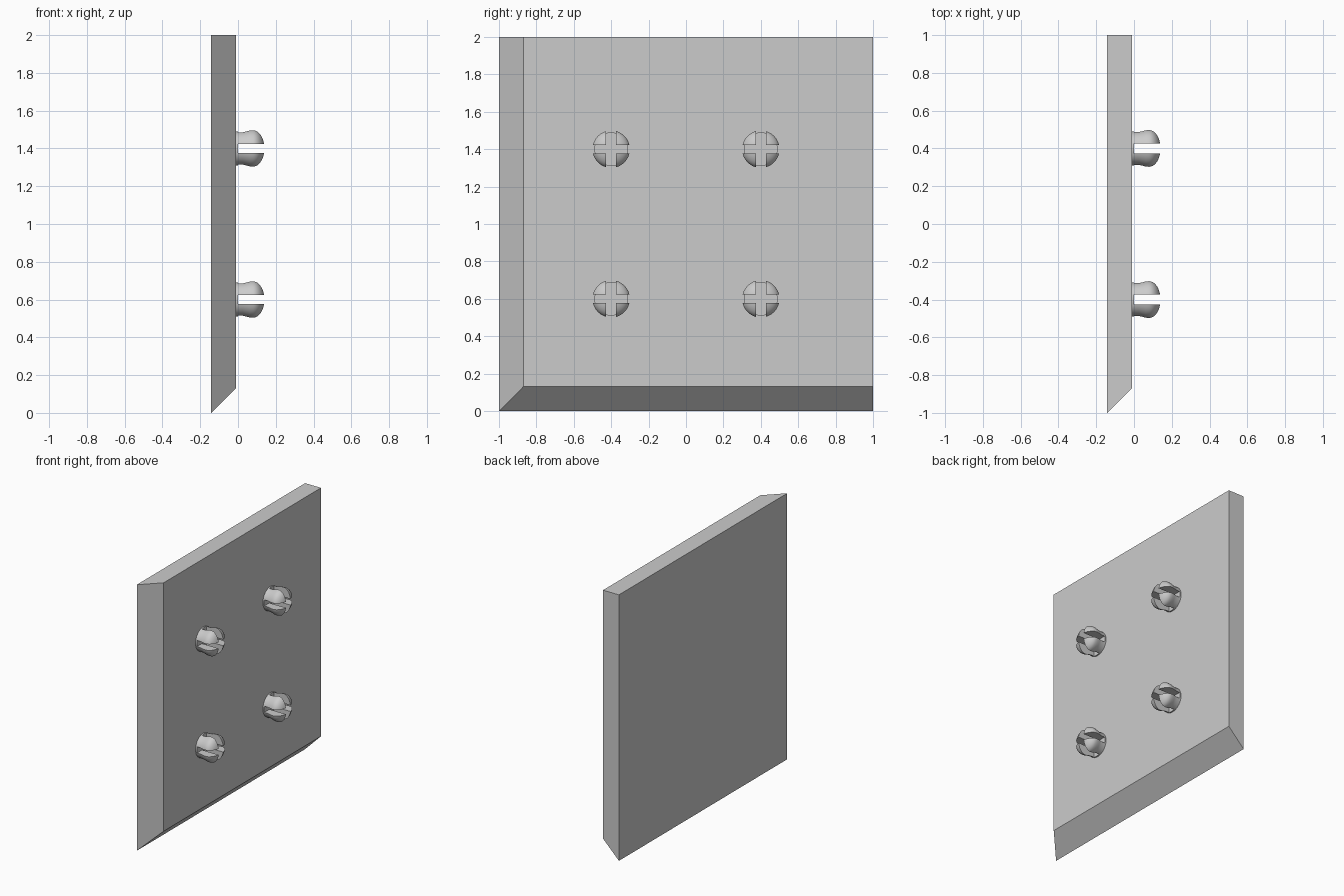
import bpy, bmesh, math
from mathutils import Vector

if "Cube" in bpy.data.objects:
    bpy.data.objects.remove(bpy.data.objects["Cube"], do_unlink=True)

BACK, FACE = -0.142, -0.01
BEVEL = FACE - BACK

grey = bpy.data.materials.new("light_grey")
grey.use_nodes = True
grey.diffuse_color = (0.6, 0.6, 0.6, 1)
grey.node_tree.nodes["Principled BSDF"].inputs["Base Color"].default_value = (0.6, 0.6, 0.6, 1)


def make_object(name, bm):
    bmesh.ops.recalc_face_normals(bm, faces=bm.faces)
    mesh = bpy.data.meshes.new(name)
    bm.to_mesh(mesh)
    bm.free()
    mesh.materials.append(grey)
    obj = bpy.data.objects.new(name, mesh)
    bpy.context.collection.objects.link(obj)
    return obj


def extrude_outline(name, points, depth):
    bm = bmesh.new()
    face = bm.faces.new([bm.verts.new(p) for p in points])
    result = bmesh.ops.extrude_face_region(bm, geom=[face])
    verts = [g for g in result["geom"] if isinstance(g, bmesh.types.BMVert)]
    bmesh.ops.translate(bm, verts=verts, vec=(depth, 0, 0))
    return make_object(name, bm)


# Square panel, mitred along its bottom and front edges
panel = extrude_outline("panel", [(BACK, -1, 0), (BACK, 1, 0), (BACK, 1, 2), (BACK, -1, 2)], BEVEL)
for v in panel.data.vertices:
    if v.co.x > BACK + 0.01:
        if v.co.y < 0:
            v.co.y += BEVEL
        if v.co.z < 1:
            v.co.z += BEVEL

# Rounded stud turned about the x axis
profile = [(FACE, 0), (FACE, 0.09), (0.025, 0.09), (0.045, 0.094), (0.063, 0.099)]
profile += [(0.08 + 0.062 * math.sin(a), 0.1 * math.cos(a))
            for a in [i * math.pi / 20 for i in range(11)]]
bm = bmesh.new()
verts = [bm.verts.new((x, 0, r)) for x, r in profile]
edges = [bm.edges.new(pair) for pair in zip(verts, verts[1:])]
bmesh.ops.spin(bm, geom=verts + edges, cent=(0, 0, 0), axis=(1, 0, 0),
               angle=2 * math.pi, steps=48)
bmesh.ops.remove_doubles(bm, verts=bm.verts, dist=0.0001)
stud = make_object("stud", bm)

# Cross-shaped slot cut into the stud
w, h, far = 0.027, 0.023, 0.2
quarter = [(far, h), (w, h), (w, far)]
cross = quarter + [(-y, z) for y, z in reversed(quarter)]
cross += [(-y, -z) for y, z in quarter] + [(y, -z) for y, z in reversed(quarter)]
cutter = extrude_outline("slot_cutter", [(0, y, z) for y, z in cross], 0.3)
cutter.hide_render = True

cut = stud.modifiers.new("slots", "BOOLEAN")
cut.operation = "DIFFERENCE"
cut.solver = "EXACT"
cut.object = cutter
bpy.ops.object.select_all(action="DESELECT")
stud.select_set(True)
bpy.context.view_layer.objects.active = stud
bpy.ops.object.modifier_apply(modifier=cut.name)
bpy.ops.object.shade_smooth_by_angle(angle=math.radians(35))
bpy.data.objects.remove(cutter, do_unlink=True)

# Four studs on the panel face
places = [(v, y, z) for v, z in (("lower", 0.6), ("upper", 1.4)) for y in (-0.4, 0.4)]
for i, (level, y, z) in enumerate(places):
    obj = stud if i == 0 else stud.copy()
    if i:
        bpy.context.collection.objects.link(obj)
    obj.name = f"{level}_{'front' if y < 0 else 'back'}_stud"
    obj.location = Vector((0, y, z))
